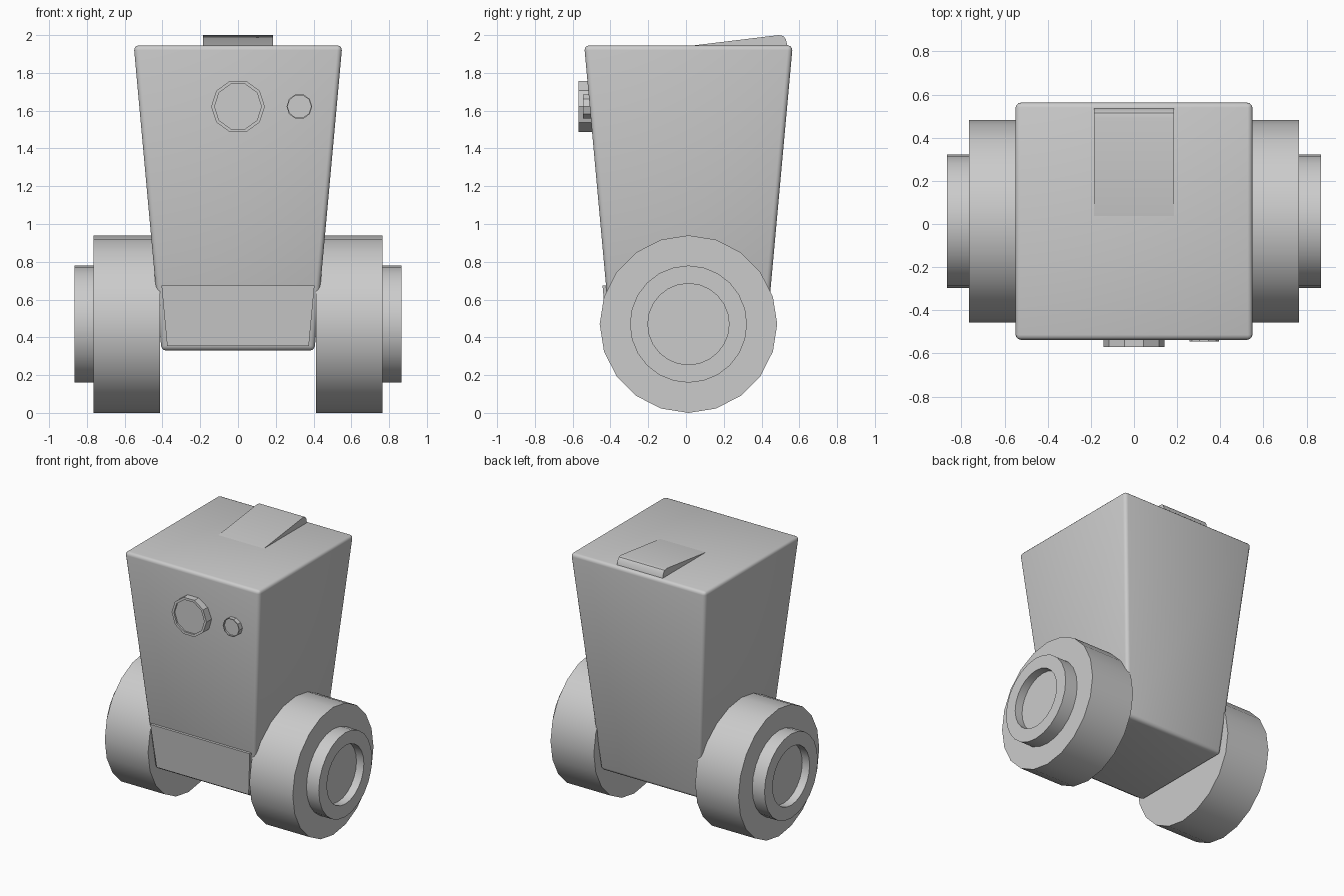
import bpy, bmesh, math
from mathutils import Matrix, Vector

if "Cube" in bpy.data.objects:
    bpy.data.objects.remove(bpy.data.objects["Cube"], do_unlink=True)

grey = bpy.data.materials.new("plain grey")
grey.use_nodes = True
GREY = (0.6, 0.6, 0.6, 1)
grey.diffuse_color = GREY
grey.node_tree.nodes["Principled BSDF"].inputs["Base Color"].default_value = GREY

CY = 0.013  # body and axle centre in y


def finish(name, bm, smooth=None):
    bmesh.ops.recalc_face_normals(bm, faces=bm.faces)
    mesh = bpy.data.meshes.new(name)
    bm.to_mesh(mesh)
    bm.free()
    mesh.materials.append(grey)
    obj = bpy.data.objects.new(name, mesh)
    bpy.context.collection.objects.link(obj)
    if smooth:
        bpy.ops.object.select_all(action='DESELECT')
        obj.select_set(True)
        bpy.context.view_layer.objects.active = obj
        bpy.ops.object.shade_smooth_by_angle(angle=math.radians(smooth))
    return obj


def loft(bm, loops):
    """Join equal closed loops into a capped solid."""
    rings = [[bm.verts.new(p) for p in loop] for loop in loops]
    for a, b in zip(rings, rings[1:]):
        for i in range(len(a)):
            j = (i + 1) % len(a)
            bm.faces.new((a[i], a[j], b[j], b[i]))
    bm.faces.new(rings[0])
    bm.faces.new(rings[-1])


def lathe(name, steps, sides, matrix, smooth=None):
    """Turned part from (radius, height) steps, closed at both ends."""
    bm = bmesh.new()
    angles = [2 * math.pi * i / sides for i in range(sides)]
    loft(bm, [[matrix @ Vector((r * math.cos(a), r * math.sin(a), h)) for a in angles]
              for r, h in steps])
    return finish(name, bm, smooth)


def rectangle(half_x, y0, y1, z):
    return [(-half_x, y0, z), (half_x, y0, z), (half_x, y1, z), (-half_x, y1, z)]


# Tapered body with softly rounded edges
bm = bmesh.new()
loft(bm, [rectangle(h, CY - h, CY + h, z) for h, z in ((0.405, 0.33), (0.552, 1.945))])
bmesh.ops.bevel(bm, geom=bm.edges[:], offset=0.025, segments=3, profile=0.5,
                affect='EDGES', clamp_overlap=True)
finish("body", bm, 40)

# Lower front panel
bm = bmesh.new()
loft(bm, [rectangle(0.375, -0.412, -0.36, 0.355), rectangle(0.405, -0.442, -0.38, 0.675)])
finish("front_panel", bm)

# Sloped top hatch with a rounded rear lip
side = [(0.02, 1.943), (0.49, 2.0), (0.515, 1.995), (0.528, 1.98), (0.537, 1.943)]
bm = bmesh.new()
loft(bm, [[(x, y, z) for y, z in side] for x in (-0.186, 0.186)])
finish("top_hatch", bm, 30)

# Front lenses with a shallow rimmed face
FRONT = Matrix.Rotation(math.pi / 2, 4, 'X')
for name, x, r, front, rim in (("large_lens", 0, 0.142, 0.57, 0.018),
                               ("small_lens", 0.325, 0.068, 0.545, 0.006)):
    lathe(name, [(r, 0.47), (r, front), (r - rim, front), (r - rim, front - 0.012)],
          10, Matrix.Translation((x, 0, 1.622)) @ FRONT)

# Wheels and recessed hubs, one pair per side
for label, s in (("left", 1), ("right", -1)):
    axle = Matrix.Translation((0, CY, 0.47)) @ Matrix.Rotation(s * math.pi / 2, 4, 'Y')
    lathe(label + "_wheel", [(0.47, 0.413), (0.47, 0.766)], 20, axle, 30)
    lathe(label + "_hub", [(0.31, 0.74), (0.31, 0.866), (0.215, 0.866), (0.215, 0.806)],
          24, axle, 30)
